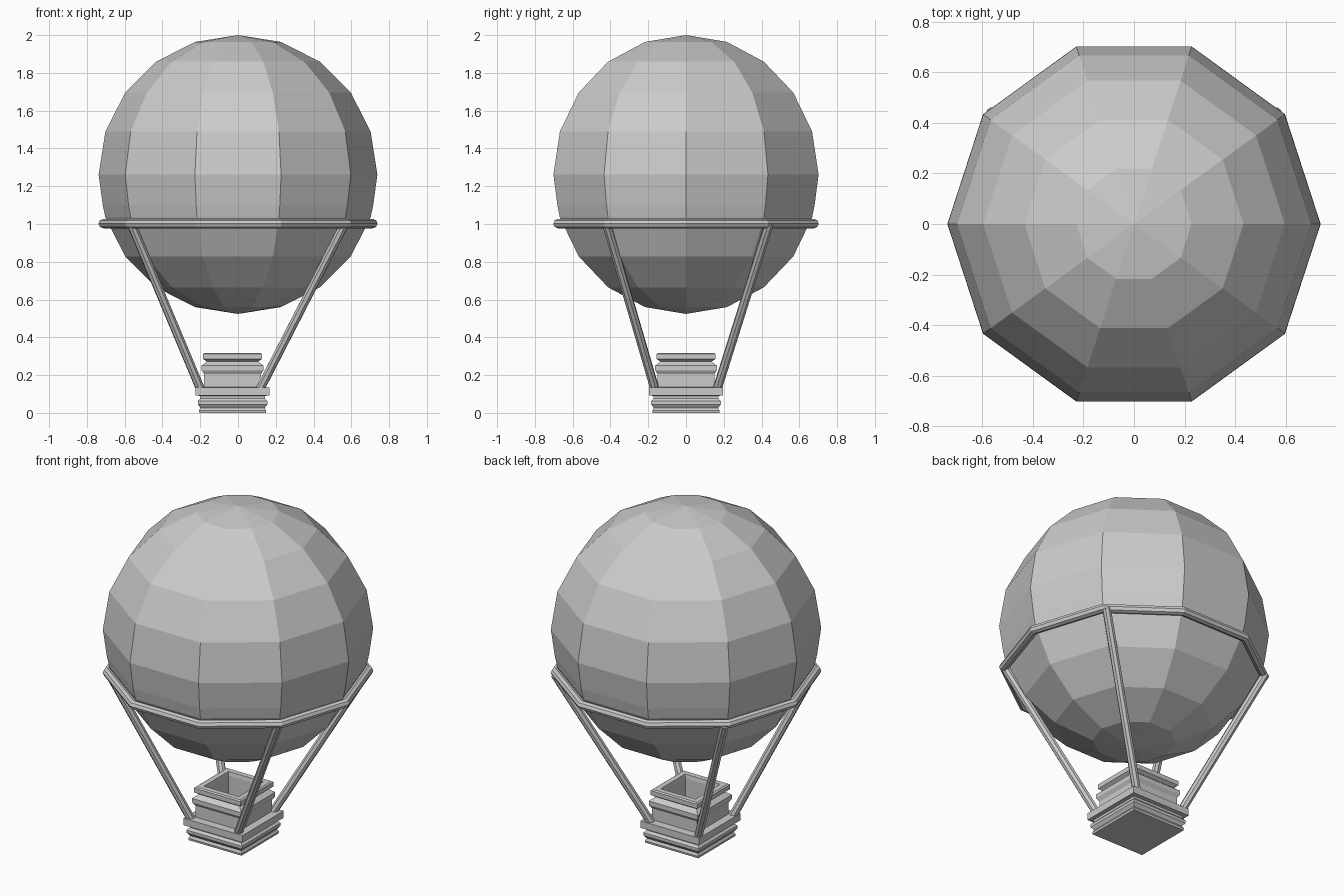
import bpy, bmesh
from math import sin, cos, pi, radians
from mathutils import Vector

if "Cube" in bpy.data.objects:
    bpy.data.objects.remove(bpy.data.objects["Cube"])


def make_object(name, bm):
    bmesh.ops.remove_doubles(bm, verts=bm.verts, dist=1e-5)
    bmesh.ops.recalc_face_normals(bm, faces=bm.faces)
    mesh = bpy.data.meshes.new(name)
    bm.to_mesh(mesh)
    bm.free()
    obj = bpy.data.objects.new(name, mesh)
    bpy.context.collection.objects.link(obj)
    return obj


def lathe(name, profile, sides, start=0.0, centre=(0, 0), closed=False):
    """Sweep an (r, z) profile around a vertical axis with flat sides."""
    bm = bmesh.new()
    rings = []
    for r, z in profile:
        rings.append([bm.verts.new((centre[0] + r * cos(start + 2 * pi * i / sides),
                                    centre[1] + r * sin(start + 2 * pi * i / sides), z))
                      for i in range(sides)])
    pairs = list(zip(rings, rings[1:]))
    if closed:
        pairs.append((rings[-1], rings[0]))
    for a, b in pairs:
        for i in range(sides):
            j = (i + 1) % sides
            bm.faces.new((a[i], a[j], b[j], b[i]))
    if not closed:
        bm.faces.new(rings[0])
        bm.faces.new(rings[-1])
    return make_object(name, bm)


def rod(name, a, b, radius):
    a, b = Vector(a), Vector(b)
    bm = bmesh.new()
    bmesh.ops.create_cone(bm, cap_ends=True, segments=8, radius1=radius,
                          radius2=radius, depth=(b - a).length)
    obj = make_object(name, bm)
    obj.location = (a + b) / 2
    obj.rotation_euler = (b - a).to_track_quat('Z', 'Y').to_euler()


# Balloon envelope: ten-sided faceted sphere with an extra edge row over the band
R, CZ = 0.738, 1.262
envelope = [(max(R * cos(radians(t)), 1e-3), CZ + R * sin(radians(t)))
            for t in range(-90, 91, 18)]
envelope.insert(5, (0.716, 1.10))
lathe("balloon_envelope", envelope, 10)

# Ring around the envelope
tube = [(0.712 + 0.027 * cos(pi * k / 4), 1.002 + 0.025 * sin(pi * k / 4))
        for k in range(8)]
lathe("support_ring", tube, 10, closed=True)

# Basket: square moulded profile (half width, z), going up outside and down inside
BX = -0.029
basket = [(0.176, 0.0), (0.178, 0.012), (0.170, 0.026), (0.184, 0.045),
          (0.184, 0.062), (0.172, 0.076), (0.172, 0.090), (0.196, 0.092),
          (0.196, 0.134), (0.150, 0.136), (0.150, 0.205), (0.163, 0.225),
          (0.163, 0.250), (0.136, 0.272), (0.156, 0.285), (0.156, 0.312),
          (0.148, 0.318), (0.116, 0.318), (0.112, 0.295), (0.112, 0.10)]
lathe("basket", [(w * 2 ** 0.5, z) for w, z in basket], 4, pi / 4, (BX, 0))

# Four struts from the basket lip to the ring
for sx, side in ((-1, "left"), (1, "right")):
    for sy, end in ((-1, "front"), (1, "back")):
        rod(f"{end}_{side}_strut", (BX - 0.012 + sx * 0.155, sy * 0.163, 0.12),
            (sx * 0.565, 0.01 + sy * 0.43, 1.0), 0.024)
